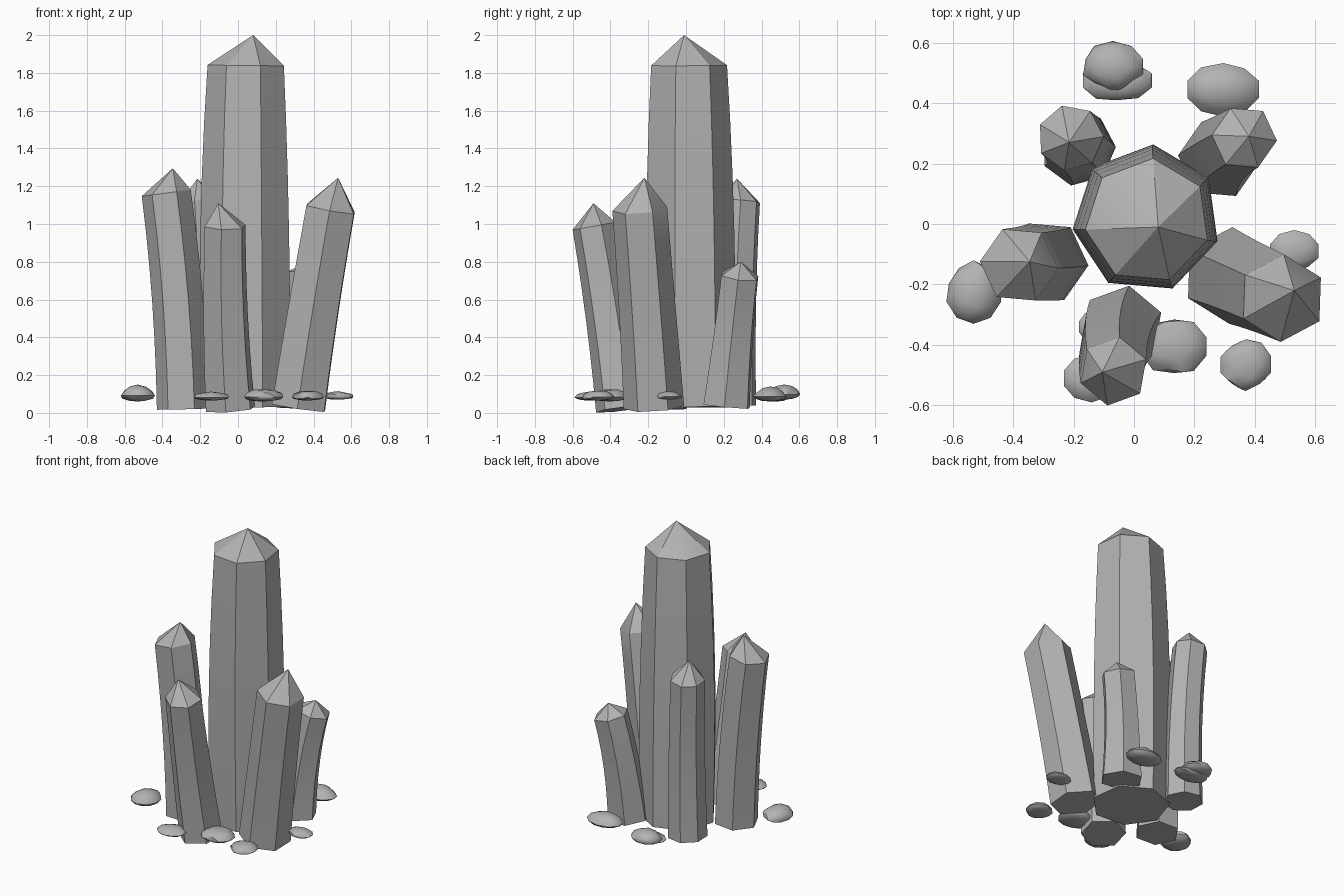
import bpy, bmesh, math, random
from mathutils import Vector

if "Cube" in bpy.data.objects:
    bpy.data.objects.remove(bpy.data.objects["Cube"], do_unlink=True)

grey = bpy.data.materials.new("stone grey")
grey.use_nodes = True
colour = (0.45, 0.45, 0.45, 1)
grey.diffuse_color = colour
grey.node_tree.nodes["Principled BSDF"].inputs["Base Color"].default_value = colour


def finish(bm, name, angle):
    bmesh.ops.recalc_face_normals(bm, faces=bm.faces)
    mesh = bpy.data.meshes.new(name)
    bm.to_mesh(mesh)
    bm.free()
    mesh.materials.append(grey)
    obj = bpy.data.objects.new(name, mesh)
    bpy.context.collection.objects.link(obj)
    bpy.ops.object.select_all(action="DESELECT")
    obj.select_set(True)
    bpy.context.view_layer.objects.active = obj
    bpy.ops.object.shade_smooth_by_angle(angle=math.radians(angle))


def through(a, b, c, t):
    # Quadratic through a, b, c at t = 0, half and 1
    return a * (1 - t) * (1 - 2 * t) + b * 4 * t * (1 - t) + c * t * (2 * t - 1)


def crystal(name, sides, phase, base, mid, rim, apex, radii, rings=6):
    # Bent faceted shaft with a pointed crown
    base, mid, rim = Vector(base), Vector(mid), Vector(rim)
    bm = bmesh.new()
    loops = []
    for i in range(rings + 1):
        t = i / rings
        centre = through(base, mid, rim, t)
        axis = through(base, mid, rim, t + 0.01) - through(base, mid, rim, t - 0.01)
        radius = through(*radii, t)
        loop = []
        for k in range(sides):
            a = math.radians(phase) + math.tau * k / sides
            x, y = radius * math.cos(a), radius * math.sin(a)
            z = -(axis.x * x + axis.y * y) / axis.z  # ring square to the shaft
            loop.append(bm.verts.new(centre + Vector((x, y, z))))
        loops.append(loop)
    tip = bm.verts.new(apex)
    bm.faces.new(loops[0])
    for k in range(sides):
        n = (k + 1) % sides
        for low, high in zip(loops, loops[1:]):
            bm.faces.new((low[k], low[n], high[n], high[k]))
        bm.faces.new((loops[-1][k], loops[-1][n], tip))
    finish(bm, name, 30)


def pebble(name, x, y, rx, ry, bottom, top, seed):
    # Lumpy flattened stone
    rng = random.Random(seed)
    bm = bmesh.new()
    bmesh.ops.create_icosphere(bm, subdivisions=2, radius=1)
    for _ in range(7):
        # Shave a few flat facets
        d = Vector((rng.uniform(-1, 1), rng.uniform(-1, 1), rng.uniform(-0.2, 1))).normalized()
        for v in bm.verts:
            v.co -= d * max(0, v.co.dot(d) - 0.86)
    for v in bm.verts:
        z = v.co.z * (0.65 if v.co.z > 0 else 0.35) + 0.35
        v.co = (x + v.co.x * rx, y + v.co.y * ry, bottom + z * (top - bottom))
    finish(bm, name, 40)


# Crystals
crystal("main_crystal", 7, 85, (0.045, 0.02, 0.03), (0.04, 0.015, 0.95),
        (0.045, 0.01, 1.84), (0.08, -0.01, 2.0), (0.242, 0.242, 0.208))
crystal("right_crystal", 6, 175, (-0.29, -0.125, 0.02), (-0.32, -0.13, 0.6),
        (-0.38, -0.135, 1.165), (-0.345, -0.125, 1.295), (0.14, 0.135, 0.13))
crystal("front_crystal", 6, 260, (-0.04, -0.34, 0.02), (-0.065, -0.405, 0.5),
        (-0.068, -0.487, 0.99), (-0.105, -0.49, 1.11), (0.138, 0.125, 0.115))
crystal("left_crystal", 6, 28, (0.32, -0.17, 0.03), (0.4, -0.205, 0.55),
        (0.49, -0.245, 1.08), (0.53, -0.22, 1.245), (0.16, 0.15, 0.145))
crystal("back_right_crystal", 7, 105, (-0.185, 0.25, 0.04), (-0.185, 0.26, 0.6),
        (-0.21, 0.285, 1.12), (-0.215, 0.27, 1.24), (0.125, 0.115, 0.11))
crystal("back_left_crystal", 6, 55, (0.28, 0.215, 0.035), (0.31, 0.25, 0.4),
        (0.365, 0.285, 0.725), (0.38, 0.29, 0.8), (0.135, 0.115, 0.108))

# Loose stones around the base: x, y, half width, half depth, bottom, top
stones = [
    (-0.53, -0.225, 0.095, 0.105, 0.06, 0.15),
    (-0.07, 0.52, 0.105, 0.085, 0.07, 0.15),
    (-0.055, 0.475, 0.12, 0.075, 0.06, 0.12),
    (0.295, 0.445, 0.125, 0.09, 0.06, 0.14),
    (0.13, -0.405, 0.115, 0.1, 0.06, 0.13),
    (0.37, -0.465, 0.088, 0.09, 0.065, 0.12),
    (0.53, -0.09, 0.085, 0.07, 0.07, 0.115),
    (-0.14, -0.51, 0.097, 0.08, 0.065, 0.115),
    (-0.13, -0.34, 0.055, 0.055, 0.065, 0.115),
]
for i, s in enumerate(stones):
    pebble(f"stone_{i + 1}", *s, seed=i + 3)
